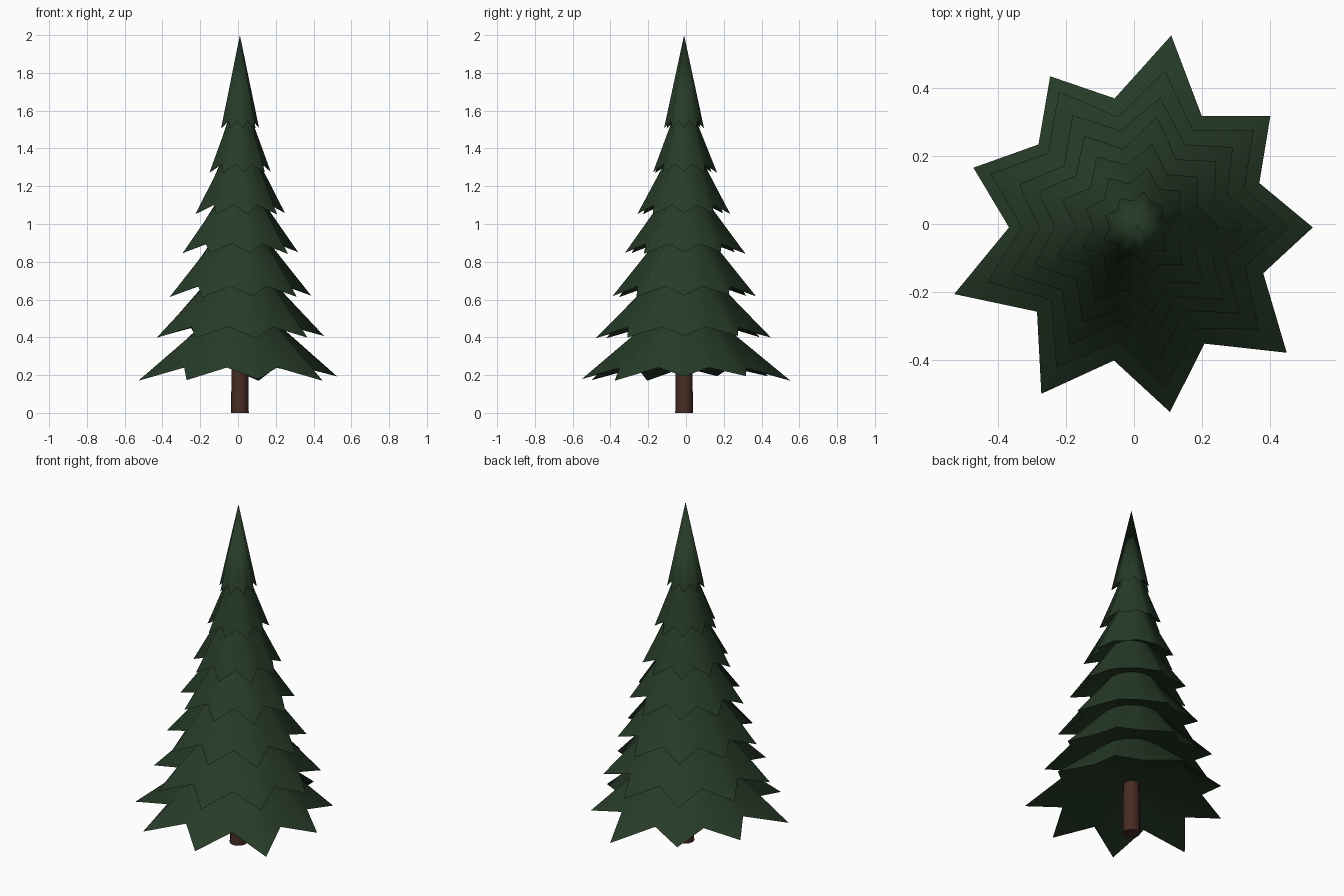
import bpy
import bmesh
import math
import random

random.seed(4)
cube = bpy.data.objects.get("Cube")
if cube:
    bpy.data.objects.remove(cube, do_unlink=True)

CENTRE = (0.01, -0.01)
TIPS = 9


def make_material(name, rgb):
    mat = bpy.data.materials.new(name)
    mat.use_nodes = True
    mat.diffuse_color = (*rgb, 1)
    bsdf = mat.node_tree.nodes["Principled BSDF"]
    bsdf.inputs["Base Color"].default_value = (*rgb, 1)
    bsdf.inputs["Roughness"].default_value = 0.9
    return mat


def finish(bm, name, mat):
    bmesh.ops.recalc_face_normals(bm, faces=bm.faces)
    for face in bm.faces:
        face.smooth = True
    mesh = bpy.data.meshes.new(name)
    bm.to_mesh(mesh)
    bm.free()
    mesh.materials.append(mat)
    obj = bpy.data.objects.new(name, mesh)
    obj.location = (*CENTRE, 0)
    bpy.context.collection.objects.link(obj)
    return obj


def polar(bm, radius, angle, z):
    return bm.verts.new((radius * math.cos(angle), radius * math.sin(angle), z))


def circle(bm, radius, z, count):
    return [polar(bm, radius, math.tau * i / count, z) for i in range(count)]


def star(bm, radius, z, valley_ratio, rise, spread):
    """Drooping rim: long low tips alternating with short raised valleys."""
    ring = []
    for i, length in enumerate(TIP_LENGTHS):
        scale = 1 + (length - 1) * spread
        if spread < 1:
            scale += random.uniform(-0.025, 0.025)
        angle = math.tau * i / TIPS
        ring.append(polar(bm, radius * scale, angle, z + (1.05 - scale) * radius * 0.4))
        valley = radius * valley_ratio * random.uniform(0.97, 1.03)
        ring.append(polar(bm, valley, angle + math.pi / TIPS, z + rise))
    return ring


def bridge(bm, a, b):
    n = len(a)
    for i in range(n):
        j = (i + 1) % n
        bm.faces.new((a[i], a[j], b[j], b[i]))


def fan(bm, ring, tip):
    n = len(ring)
    for i in range(n):
        bm.faces.new((ring[i], ring[(i + 1) % n], tip))


def sharpen(bm, ring):
    for i, v in enumerate(ring):
        bm.edges.get((v, ring[(i + 1) % len(ring)])).smooth = False


green = make_material("pine green", (0.020, 0.045, 0.021))
brown = make_material("bark brown", (0.065, 0.026, 0.017))

# Branch tiers: rim radius, rim height, neck radius, neck height
TIP_LENGTHS = (0.945, 0.935, 1.05, 0.94, 0.94, 1.05, 1.035, 1.01, 1.05)
TIERS = (
    (0.545, 0.17, 0.19, 0.48),
    (0.465, 0.39, 0.17, 0.70),
    (0.385, 0.61, 0.14, 0.92),
    (0.32, 0.84, 0.115, 1.13),
    (0.245, 1.05, 0.095, 1.34),
    (0.17, 1.27, 0.06, 1.56),
    (0.105, 1.505, 0, 2.0),
)

bm = bmesh.new()
neck = circle(bm, 0.15, 0.29, TIPS * 2)
fan(bm, neck, bm.verts.new((0, 0, 0.31)))
for level, (radius, z, neck_radius, neck_z) in enumerate(TIERS):
    rise = 0.07 - 0.005 * level
    rim = star(bm, radius, z, 0.71 + 0.01 * level, rise, 1 if level == 0 else 0.5)
    bridge(bm, neck, rim)
    if neck_radius:
        neck = circle(bm, neck_radius, neck_z, TIPS * 2)
        bridge(bm, rim, neck)
        sharpen(bm, neck)
    else:
        fan(bm, rim, bm.verts.new((0, 0, neck_z)))
    sharpen(bm, rim)
finish(bm, "foliage", green)

# Trunk
bm = bmesh.new()
base = circle(bm, 0.047, 0, 12)
top = circle(bm, 0.043, 0.36, 12)
bridge(bm, base, top)
for ring in (base, top):
    bm.faces.new(ring)
    sharpen(bm, ring)
finish(bm, "trunk", brown)
